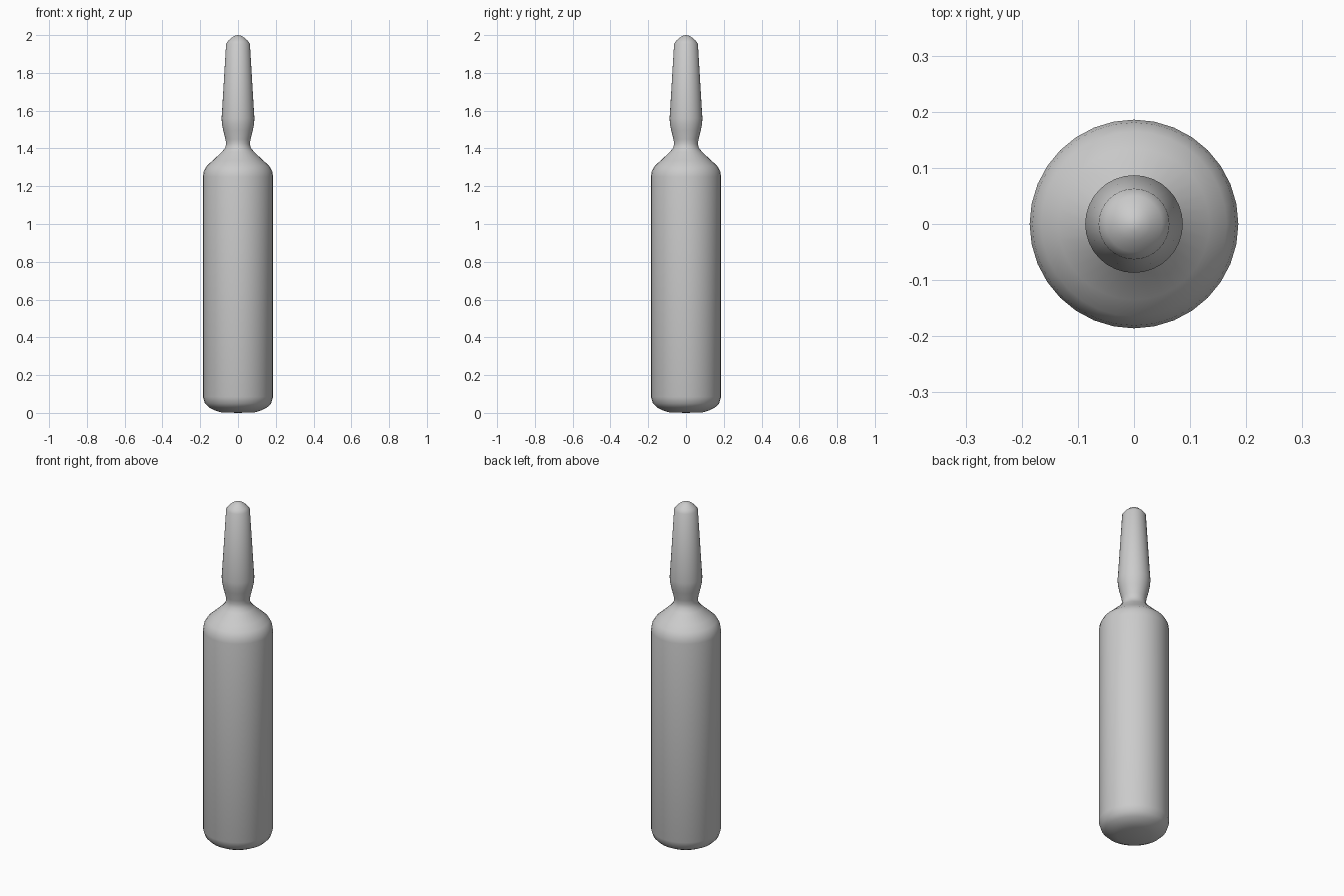
import bpy, bmesh, math

cube = bpy.data.objects.get("Cube")
if cube:
    bpy.data.objects.remove(cube, do_unlink=True)

SIDES = 32


def make_material(name, colour):
    mat = bpy.data.materials.new(name)
    mat.use_nodes = True
    mat.diffuse_color = colour
    mat.node_tree.nodes["Principled BSDF"].inputs["Base Color"].default_value = colour
    return mat


def lathe(name, profile, mat):
    """Revolve (radius, height) points about z; zero radius makes a pole."""
    bm = bmesh.new()
    verts = [bm.verts.new((r, 0, z)) for r, z in profile]
    edges = [bm.edges.new(pair) for pair in zip(verts, verts[1:])]
    bmesh.ops.spin(bm, geom=verts + edges, cent=(0, 0, 0), axis=(0, 0, 1),
                   angle=math.tau, steps=SIDES, use_duplicate=False)
    bmesh.ops.remove_doubles(bm, verts=bm.verts, dist=0.0001)
    bmesh.ops.recalc_face_normals(bm, faces=bm.faces)
    mesh = bpy.data.meshes.new(name)
    bm.to_mesh(mesh)
    bm.free()
    mesh.materials.append(mat)
    obj = bpy.data.objects.new(name, mesh)
    bpy.context.collection.objects.link(obj)
    bpy.context.view_layer.objects.active = obj
    obj.select_set(True)
    bpy.ops.object.shade_smooth_by_angle(angle=math.radians(45))
    obj.select_set(False)
    return obj


glass = make_material("grey_glass", (0.6, 0.6, 0.6, 1))

# Rounded base, straight body, shoulder, pinched neck, bulb and tapered tip
base = [(0, 0), (0.09, 0.003), (0.125, 0.014), (0.155, 0.03), (0.175, 0.05), (0.186, 0.085)]
shoulder = [(0.186, 1.25), (0.181, 1.28), (0.165, 1.308), (0.135, 1.335), (0.085, 1.382)]
neck = [(0.068, 1.403), (0.063, 1.425), (0.066, 1.448), (0.078, 1.495)]
stem = [(0.085, 1.53), (0.087, 1.56), (0.083, 1.62), (0.063, 1.955)]
tip = [(0.05, 1.972), (0.03, 1.989), (0.013, 1.998), (0, 2)]
lathe("ampoule", base + shoulder + neck + stem + tip, glass)
